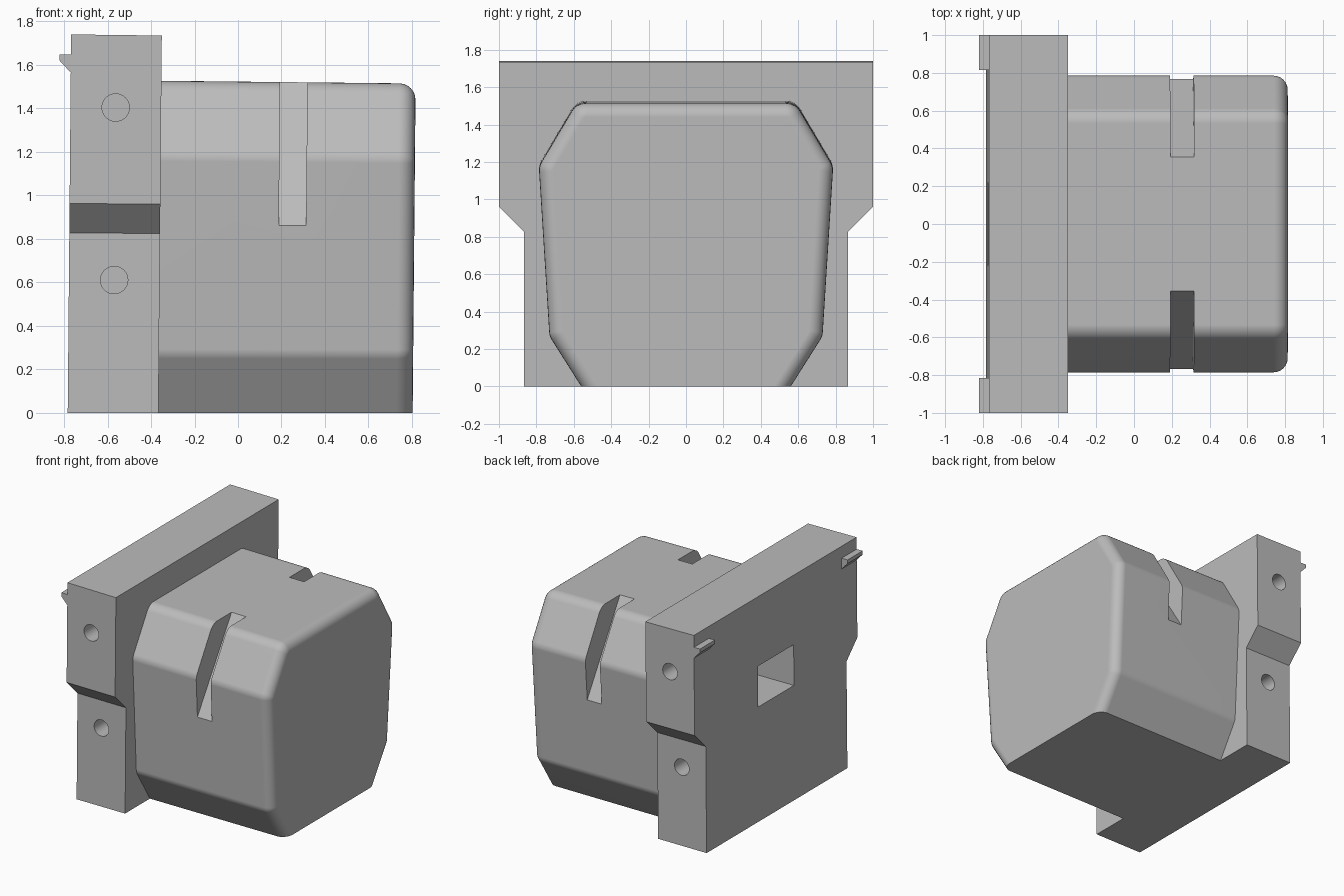
import bpy, bmesh, math
from mathutils import Vector

cube = bpy.data.objects.get("Cube")
if cube:
    bpy.data.objects.remove(cube)

grey = bpy.data.materials.new("plain_grey")
grey.use_nodes = True
tone = (0.5, 0.5, 0.5, 1)
grey.diffuse_color = tone
grey.node_tree.nodes["Principled BSDF"].inputs["Base Color"].default_value = tone


def mirrored(half):
    """Close a right-hand half outline by mirroring it across y = 0."""
    return half + [(-y, z) for y, z in reversed(half)]


def rounded(points, radius, steps=5):
    """Round every corner of a closed outline that lies above the base."""
    pts = [Vector(p) for p in points]
    out = []
    for i, p in enumerate(pts):
        if p.y == 0:
            out.append(p)
            continue
        a = (pts[i - 1] - p).normalized()
        b = (pts[(i + 1) % len(pts)] - p).normalized()
        half = a.angle(b) / 2
        centre = p + (a + b).normalized() * radius / math.sin(half)
        reach = radius / math.tan(half)
        start, end = p + a * reach - centre, p + b * reach - centre
        for k in range(steps + 1):
            out.append(centre + start.lerp(end, k / steps).normalized() * radius)
    return out


def prism(name, outline, lo, hi, axis="x", fillet=0):
    """Extrude an outline along x (outline in yz) or y (outline in xz)."""
    def place(p, d):
        return (d, p[0], p[1]) if axis == "x" else (p[0], d, p[1])
    bm = bmesh.new()
    ends = [[bm.verts.new(place(p, d)) for p in outline] for d in (lo, hi)]
    for ring in ends:
        bm.faces.new(ring)
    n = len(outline)
    for i in range(n):
        j = (i + 1) % n
        bm.faces.new((ends[0][i], ends[0][j], ends[1][j], ends[1][i]))
    bmesh.ops.recalc_face_normals(bm, faces=bm.faces)
    if fillet:
        rim = [e for e in bm.edges
               if all(v.co.x == ends[1][0].co.x for v in e.verts)
               and any(v.co.z > 0 for v in e.verts)]
        bmesh.ops.bevel(bm, geom=rim, offset=fillet, segments=6, profile=0.5,
                        affect="EDGES", clamp_overlap=False)
    mesh = bpy.data.meshes.new(name)
    bm.to_mesh(mesh)
    bm.free()
    mesh.materials.append(grey)
    obj = bpy.data.objects.new(name, mesh)
    bpy.context.collection.objects.link(obj)
    return obj


def activate(obj):
    bpy.ops.object.select_all(action="DESELECT")
    obj.select_set(True)
    bpy.context.view_layer.objects.active = obj


def cut(target, cutter):
    cutter.hide_render = True
    mod = target.modifiers.new("cut", "BOOLEAN")
    mod.operation, mod.solver, mod.object = "DIFFERENCE", "EXACT", cutter
    activate(target)
    bpy.ops.object.modifier_apply(modifier=mod.name)
    bpy.data.objects.remove(cutter)


# Mounting plate with shoulders
plate = prism("mounting_plate",
              mirrored([(0.865, 0), (0.865, 0.825), (1, 0.96), (1, 1.735)]),
              -0.783, -0.366)

# Square pocket in the rear of the plate
cut(plate, prism("pocket_cutter",
                 mirrored([(0.22, 0.885), (0.22, 1.2)]), -1, -0.4))

# Main housing with rounded rim
housing = prism("housing",
                rounded(mirrored([(0.56, 0), (0.73, 0.27), (0.787, 1.185),
                                  (0.585, 1.527)]), 0.09),
                -0.375, 0.803, fillet=0.075)

# Screw holes, slanted slots and rear pegs on both sides
parts = [plate, housing]
for side, label in ((-1, "front"), (1, "back")):
    for z in (0.61, 1.402):
        circle = [(-0.575 + 0.063 * math.cos(math.tau * k / 32),
                   z + 0.063 * math.sin(math.tau * k / 32)) for k in range(32)]
        cut(plate, prism("hole_cutter", circle, side * 0.5, side * 1.2, "y"))
    slot = [(0.298, 1.62), (0.832, 0.76), (1.2, 0.76), (1.2, 1.62)]
    cut(housing, prism("slot_cutter", [(side * y, z) for y, z in slot],
                       0.18, 0.305))
    parts.append(prism(label + "_peg",
                       [(-0.76, 1.643), (-0.835, 1.643), (-0.835, 1.615),
                        (-0.783, 1.56), (-0.76, 1.56)],
                       side * 0.815, side, "y"))

# Slight lean and draft, then shading
for obj in parts:
    for v in obj.data.vertices:
        x, z = v.co.x, v.co.z
        v.co.x = x + 0.009 * z
        v.co.z = z * (1 - 0.007 * (x + 0.37))
    activate(obj)
    bpy.ops.object.shade_smooth_by_angle(angle=math.radians(25))
    obj.modifiers.new("even_shading", "WEIGHTED_NORMAL").keep_sharp = True
